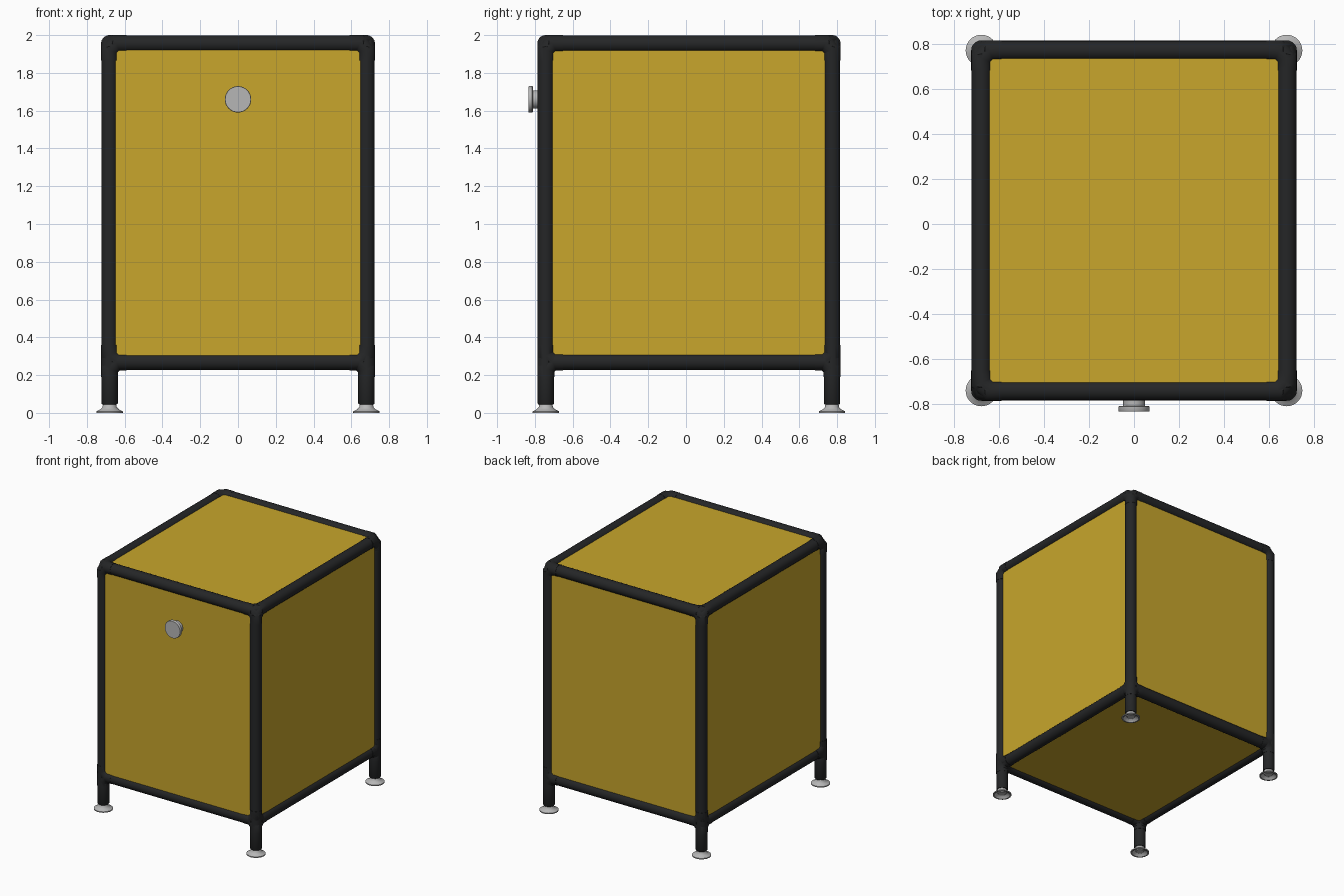
import bpy, bmesh, math
from itertools import product
from mathutils import Vector

cube = bpy.data.objects.get("Cube")
if cube:
    bpy.data.objects.remove(cube, do_unlink=True)


def material(name, rgb):
    m = bpy.data.materials.new(name)
    m.use_nodes = True
    m.diffuse_color = (*rgb, 1)
    m.node_tree.nodes["Principled BSDF"].inputs["Base Color"].default_value = (*rgb, 1)
    return m


YELLOW = material("yellow panel", (0.58, 0.38, 0.025))
BLACK = material("black frame", (0.018, 0.019, 0.02))
METAL = material("light grey metal", (0.47, 0.47, 0.47))

# Axes of the frame tubes
HX, HY, CY = 0.68, 0.7575, 0.0155
Z0, Z1 = 0.27, 1.955
ZC, HZ = (Z0 + Z1) / 2, (Z1 - Z0) / 2
CENTRE, HALF = Vector((0, CY, ZC)), Vector((HX, HY, HZ))
TUBE_R, JOINT_R = 0.0435, 0.0455
ARM, BEND, LEG_END = 0.09, 0.035, 0.045
X, Y, Z = Vector((1, 0, 0)), Vector((0, 1, 0)), Vector((0, 0, 1))
AXES = (X, Y, Z)


def finish(bm, name, mat, angle=35):
    bmesh.ops.recalc_face_normals(bm, faces=bm.faces)
    mesh = bpy.data.meshes.new(name)
    bm.to_mesh(mesh)
    bm.free()
    mesh.materials.append(mat)
    ob = bpy.data.objects.new(name, mesh)
    bpy.context.collection.objects.link(ob)
    bpy.ops.object.select_all(action='DESELECT')
    ob.select_set(True)
    bpy.context.view_layer.objects.active = ob
    bpy.ops.object.shade_smooth_by_angle(angle=math.radians(angle))
    return ob


def sweep(bm, path, normal, r, sides=20):
    """Round tube with mitred bends along a path lying in one plane."""
    rings = []
    for i, p in enumerate(path):
        before = (p - path[i - 1]).normalized() if i else None
        after = (path[i + 1] - p).normalized() if i + 1 < len(path) else None
        t0, t1 = before or after, after or before
        side = normal.cross((t0 + t1).normalized())
        stretch = 1 / math.cos(t0.angle(t1) / 2)
        ring = []
        for k in range(sides):
            a = math.tau * k / sides
            ring.append(bm.verts.new(p + r * (math.cos(a) * normal + math.sin(a) * stretch * side)))
        rings.append(ring)
    for a, b in zip(rings, rings[1:]):
        for k in range(sides):
            j = (k + 1) % sides
            bm.faces.new((a[k], a[j], b[j], b[k]))
    bm.faces.new(rings[0])
    bm.faces.new(rings[-1])


def elbow(bm, corner, u, v, lu=ARM, lv=ARM):
    path = [corner + u * lu, corner + u * BEND, corner + v * BEND, corner + v * lv]
    sweep(bm, path, u.cross(v), JOINT_R)


def lathe(name, profile, mat, location, axis=Z, steps=32):
    bm = bmesh.new()
    verts = [bm.verts.new((r, 0, h)) for r, h in profile]
    edges = [bm.edges.new(e) for e in zip(verts, verts[1:])]
    bmesh.ops.spin(bm, geom=verts + edges, cent=(0, 0, 0), axis=Z,
                   angle=math.tau, steps=steps, use_duplicate=False)
    bmesh.ops.remove_doubles(bm, verts=bm.verts, dist=0.0001)
    ob = finish(bm, name, mat)
    ob.rotation_euler = Z.rotation_difference(axis).to_euler()
    ob.location = location
    return ob


# Straight tubes, four along each axis
for i, name in enumerate(("width_rail", "depth_rail", "upright")):
    j, k = (i + 1) % 3, (i + 2) % 3
    for sj, sk in product((-1, 1), repeat=2):
        mid = CENTRE + AXES[j] * sj * HALF[j] + AXES[k] * sk * HALF[k]
        reach = AXES[i] * (HALF[i] - ARM + 0.01)
        bm = bmesh.new()
        sweep(bm, [mid - reach, mid + reach], AXES[j], TUBE_R)
        finish(bm, name, BLACK)

# Corner joints, legs and feet
for sx, sy in product((-1, 1), repeat=2):
    top = Vector((sx * HX, CY + sy * HY, Z1))
    low = Vector((top.x, top.y, Z0))
    ground = Vector((top.x, top.y, 0))
    dx, dy = X * -sx, Y * -sy

    bm = bmesh.new()
    for u, v in ((dx, dy), (dx, -Z), (dy, -Z)):
        elbow(bm, top, u, v)
    finish(bm, "top_corner_joint", BLACK)

    bm = bmesh.new()
    elbow(bm, low, dx, dy)
    for d in (dx, dy):
        elbow(bm, low, d, Z)
        elbow(bm, low, d, -Z, lv=0.08)
    sweep(bm, [low - Z * 0.08, low + Z * ARM], X, JOINT_R)
    finish(bm, "bottom_corner_joint", BLACK)

    lathe("leg", [(0, LEG_END), (0.04, LEG_END), (TUBE_R, 0.05), (TUBE_R, 0.2), (0, 0.2)],
          BLACK, ground)
    lathe("foot", [(0, 0.012), (0.03, 0.012), (0.034, 0.02), (0.055, 0.008), (0.06, 0),
                   (0.07, 0), (0.07, 0.008), (0.05, 0.018), (0.038, 0.03), (0.034, 0.05),
                   (0, 0.05)], METAL, ground)

# Panels set into the frame, one per side
THICK = 0.02
PANELS = (("right_panel", 0, -1), ("left_panel", 0, 1), ("front_door", 1, -1),
          ("back_panel", 1, 1), ("bottom_panel", 2, -1), ("top_panel", 2, 1))
for name, i, s in PANELS:
    out = 0.028 if name == "front_door" else 0.023
    size = HALF * 2
    size[i] = THICK
    bm = bmesh.new()
    bmesh.ops.create_cube(bm, size=1)
    bmesh.ops.scale(bm, vec=size, verts=bm.verts)
    bmesh.ops.translate(bm, vec=CENTRE + AXES[i] * s * (HALF[i] + out - THICK / 2),
                        verts=bm.verts)
    finish(bm, name, YELLOW)

# Round door knob
lathe("knob", [(0, 0), (0.048, 0), (0.048, 0.045), (0.066, 0.045), (0.07, 0.049),
               (0.07, 0.066), (0.068, 0.07), (0, 0.07)],
      METAL, (0, -0.765, 1.66), axis=-Y)
